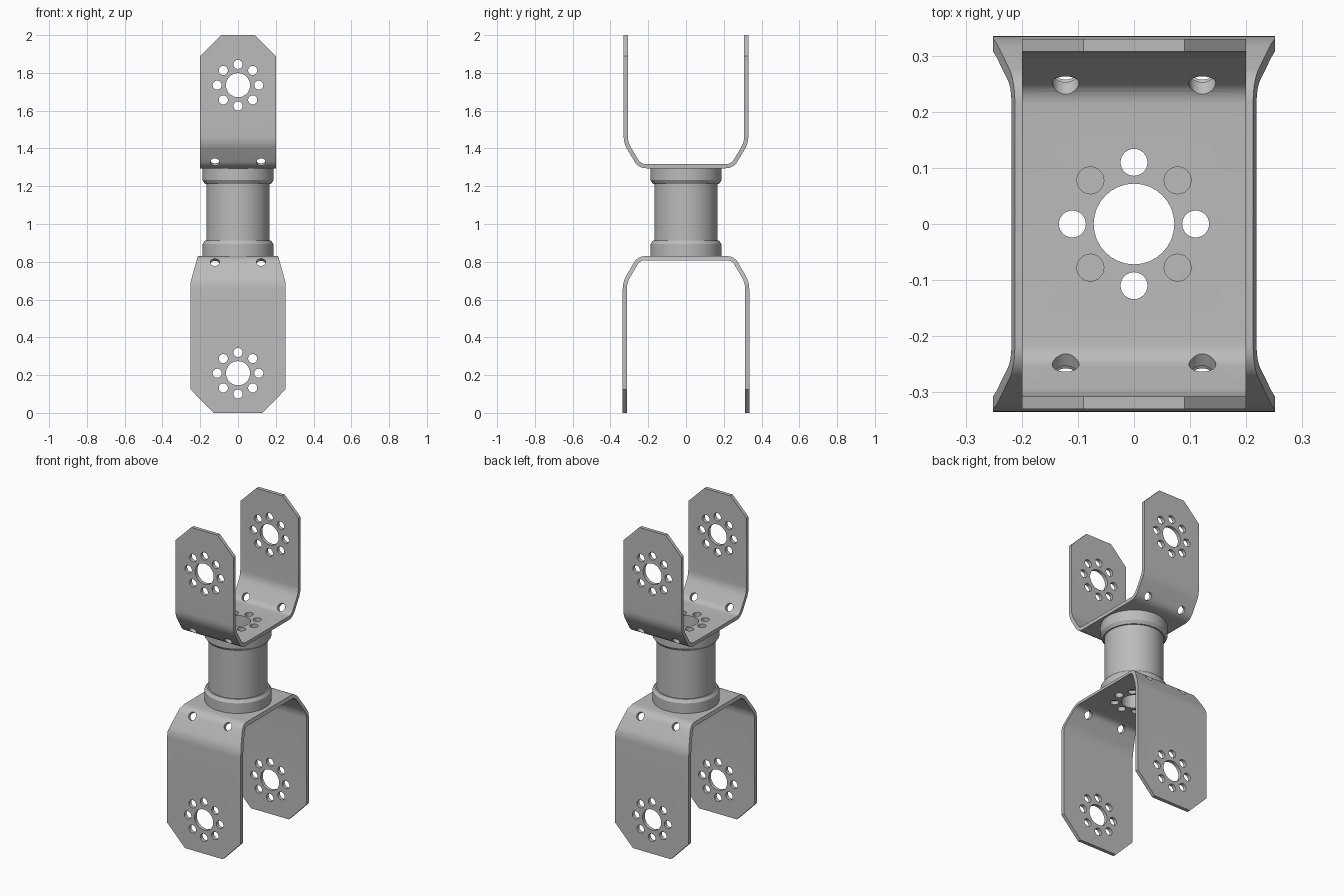
import bpy, bmesh
from math import cos, sin, pi, radians
from mathutils import Matrix, Vector

cube = bpy.data.objects.get("Cube")
if cube:
    bpy.data.objects.remove(cube, do_unlink=True)

metal = bpy.data.materials.new("grey_metal")
metal.use_nodes = True
GREY = (0.5, 0.5, 0.5, 1)
metal.diffuse_color = GREY
metal.node_tree.nodes["Principled BSDF"].inputs["Base Color"].default_value = GREY


def make(name, bm):
    bmesh.ops.recalc_face_normals(bm, faces=bm.faces[:])
    me = bpy.data.meshes.new(name)
    bm.to_mesh(me)
    bm.free()
    me.materials.append(metal)
    ob = bpy.data.objects.new(name, me)
    bpy.context.collection.objects.link(ob)
    return ob


def apply(ob, kind, **settings):
    mod = ob.modifiers.new(kind, kind)
    for key, value in settings.items():
        setattr(mod, key, value)
    with bpy.context.temp_override(object=ob, active_object=ob):
        bpy.ops.object.modifier_apply(modifier=mod.name)


def boolean(ob, operation, bm):
    cutter = make("cutter", bm)
    cutter.hide_render = True
    apply(ob, "BOOLEAN", operation=operation, object=cutter, solver="EXACT")
    bpy.data.objects.remove(cutter, do_unlink=True)


def smooth(ob):
    bpy.ops.object.select_all(action="DESELECT")
    ob.select_set(True)
    bpy.context.view_layer.objects.active = ob
    bpy.ops.object.shade_smooth_by_angle(angle=radians(25))


def add_hole(bm, centre, axis, radius, depth):
    turn = Vector(axis).to_track_quat("Z", "Y").to_matrix().to_4x4()
    bmesh.ops.create_cone(bm, cap_ends=True, segments=32, radius1=radius, radius2=radius,
                          depth=depth, matrix=Matrix.Translation(centre) @ turn)


def add_horn_pattern(bm, centre, axis, big, depth, count=8):
    """One big hole with a ring of small holes around it."""
    centre, axis = Vector(centre), Vector(axis)
    side = Vector((1, 0, 0))
    up = axis.cross(side)
    add_hole(bm, centre, axis, big, depth)
    for i in range(count):
        a = 2 * pi * i / count
        add_hole(bm, centre + (side * cos(a) + up * sin(a)) * 0.11, axis, 0.024, depth)


def rounded(points, reach=0.035, steps=6):
    """Replace inner corners of a path by short curves."""
    pts = [Vector(p) for p in points]
    out = [pts[0]]
    for a, p, b in zip(pts, pts[1:], pts[2:]):
        s = p + (a - p).normalized() * reach
        e = p + (b - p).normalized() * reach
        for i in range(steps + 1):
            t = i / steps
            out.append(s * (1 - t) ** 2 + p * 2 * t * (1 - t) + e * t * t)
    return out + [pts[-1]]


def bracket(name, half_path, half_outline, horn_z, screw_z):
    # bent sheet
    path = rounded([(-y, z) for y, z in reversed(half_path)] + half_path)
    bm = bmesh.new()
    rows = [[bm.verts.new((x, p.x, p.y)) for x in (-0.4, 0.4)] for p in path]
    for a, b in zip(rows, rows[1:]):
        bm.faces.new((a[0], a[1], b[1], b[0]))
    ob = make(name, bm)
    apply(ob, "SOLIDIFY", thickness=0.022, offset=0, use_even_offset=True)

    # trim to the front outline
    bm = bmesh.new()
    loop = half_outline + [(-x, z) for x, z in reversed(half_outline)]
    face = bm.faces.new([bm.verts.new((x, -0.5, z)) for x, z in loop])
    ext = bmesh.ops.extrude_face_region(bm, geom=[face])
    bmesh.ops.translate(bm, vec=(0, 1, 0),
                        verts=[v for v in ext["geom"] if isinstance(v, bmesh.types.BMVert)])
    boolean(ob, "INTERSECT", bm)

    # holes in base, arms and slopes
    (y0, z0), (y1, z1) = half_path[:2]
    bm = bmesh.new()
    add_horn_pattern(bm, (0, 0, z0), (0, 0, 1), 0.072, 0.1)
    y = y0 + (y1 - y0) * (screw_z - z0) / (z1 - z0)
    for s in (-1, 1):
        add_horn_pattern(bm, (0, s * y1, horn_z), (0, 1, 0), 0.064, 0.1)
        for x in (-0.122, 0.122):
            add_hole(bm, (x, s * y, screw_z), (0, s * (z1 - z0), y0 - y1), 0.024, 0.08)
    boolean(ob, "DIFFERENCE", bm)
    smooth(ob)


bracket("upper_bracket",
        [(0.245, 1.306), (0.319, 1.43), (0.319, 2.0)],
        [(0.2, 1.2), (0.2, 1.89), (0.09, 2.0)], 1.735, 1.332)
bracket("lower_bracket",
        [(0.25, 0.819), (0.324, 0.69), (0.324, 0.0)],
        [(0.13, 0.0), (0.252, 0.125), (0.252, 0.69), (0.212, 0.832)], 0.21, 0.793)


def lathe(name, profile, closed=True, segments=64):
    bm = bmesh.new()
    verts = [bm.verts.new((r, 0, z)) for r, z in profile]
    edges = [bm.edges.new(p) for p in zip(verts, verts[1:])]
    if closed:
        edges.append(bm.edges.new((verts[-1], verts[0])))
    bmesh.ops.spin(bm, geom=verts + edges, cent=(0, 0, 0), axis=(0, 0, 1),
                   angle=2 * pi, steps=segments)
    bmesh.ops.remove_doubles(bm, verts=bm.verts[:], dist=1e-5)
    return make(name, bm)


# hollow connecting tube
smooth(lathe("tube", [(0.145, 0.88), (0.167, 0.88), (0.167, 1.245), (0.145, 1.245)]))

# end flanges with a chamfered inner rim
for name, z, d in (("lower_flange", 0.83, 1), ("upper_flange", 1.295, -1)):
    flange = lathe(name, [(0, z), (0.188, z), (0.188, z + d * 0.063),
                          (0.175, z + d * 0.082), (0, z + d * 0.082)], closed=False)
    holes = bmesh.new()
    add_horn_pattern(holes, (0, 0, z), (0, 0, 1), 0.072, 0.4, count=4)
    boolean(flange, "DIFFERENCE", holes)
    smooth(flange)
